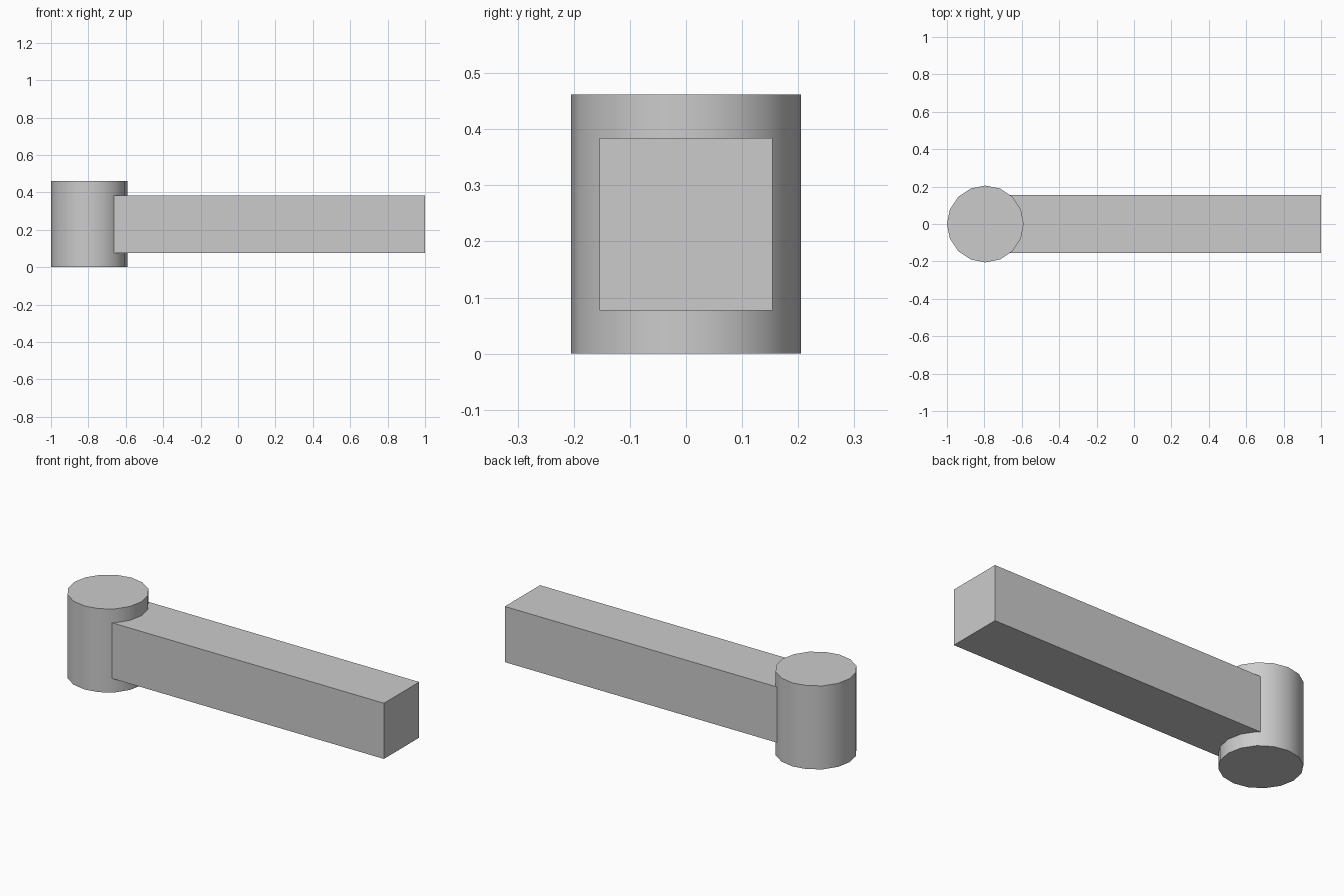
import bpy
import math

cube = bpy.data.objects.get("Cube")
if cube:
    bpy.data.objects.remove(cube, do_unlink=True)

UNIT = 2 / 39                      # module shared by both parts
HUB_X = -1 + 4 * UNIT              # hub axis

GREY = (0.6, 0.6, 0.6, 1)
grey = bpy.data.materials.new("plain grey")
grey.use_nodes = True
grey.diffuse_color = GREY
grey.node_tree.nodes["Principled BSDF"].inputs["Base Color"].default_value = GREY


def finish(name):
    obj = bpy.context.object
    obj.name = name
    obj.data.materials.append(grey)
    return obj


# Upright round hub with smooth sides and flat caps
bpy.ops.mesh.primitive_cylinder_add(vertices=16, radius=4 * UNIT, depth=9 * UNIT,
                                    location=(HUB_X, 0, 4.5 * UNIT))
finish("hub")
bpy.ops.object.shade_smooth_by_angle(angle=math.radians(30))

# Square arm running from the hub axis to the far end
bpy.ops.mesh.primitive_cube_add(size=1, location=((HUB_X + 1) / 2, 0, 4.5 * UNIT))
arm = finish("arm")
arm.scale = (1 - HUB_X, 6 * UNIT, 6 * UNIT)
bpy.ops.object.transform_apply(location=False, rotation=False, scale=True)
